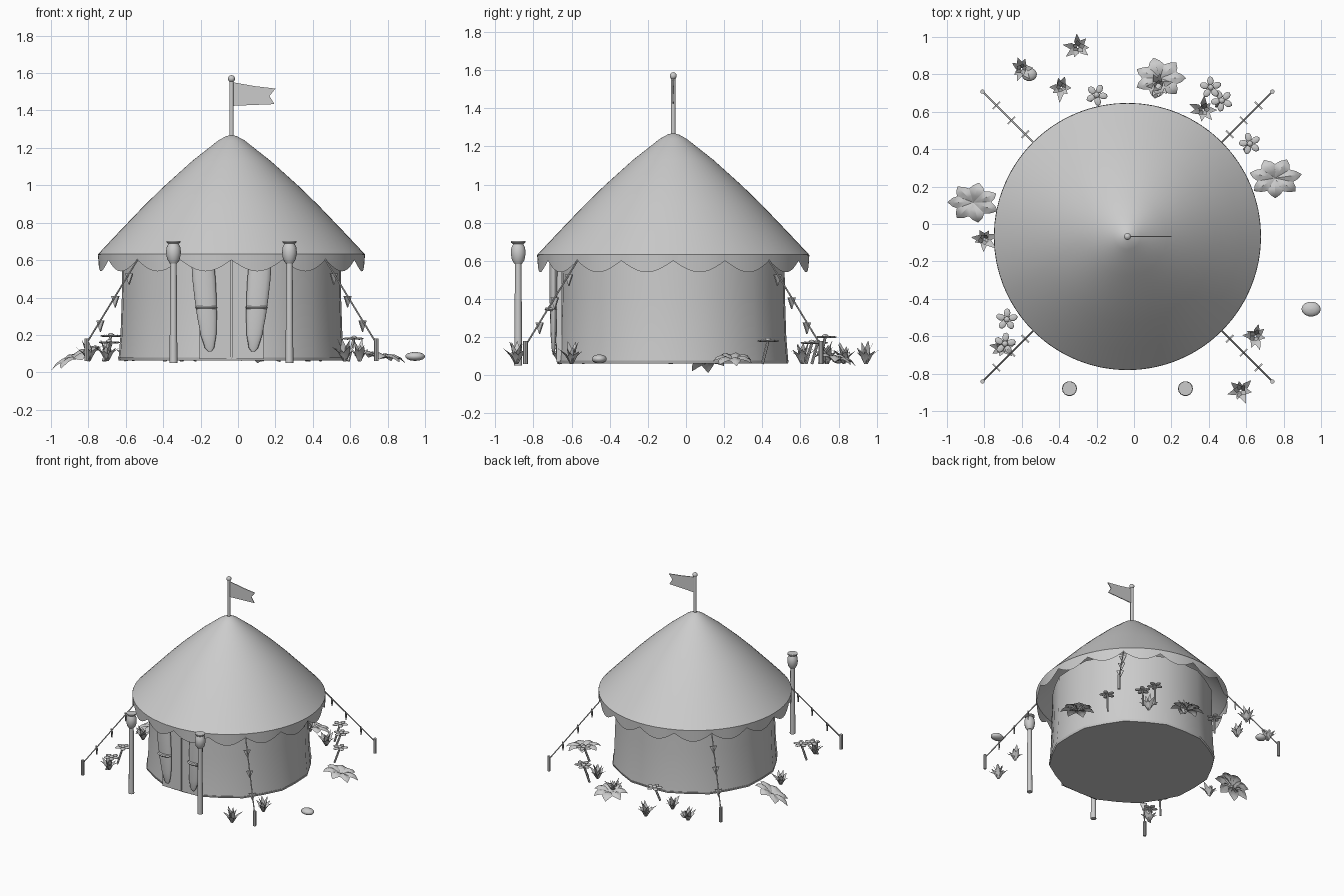
import bpy, math, random
from math import sin, cos, pi
from mathutils import Vector

if "Cube" in bpy.data.objects:
    bpy.data.objects.remove(bpy.data.objects["Cube"])

random.seed(4)
CX, CY, G = -0.035, -0.067, 0.07   # tent centre and ground level


def mesh(name, verts, faces, smooth=None):
    me = bpy.data.meshes.new(name)
    me.from_pydata([tuple(v) for v in verts], [], faces)
    ob = bpy.data.objects.new(name, me)
    bpy.context.collection.objects.link(ob)
    if smooth:
        bpy.ops.object.select_all(action='DESELECT')
        ob.select_set(True)
        bpy.context.view_layer.objects.active = ob
        bpy.ops.object.shade_smooth_by_angle(angle=math.radians(smooth))
    return ob


def lathe(name, prof, n, x, y, smooth=40, shape=lambda i: 1.0, caps=True):
    """Surface of revolution from (radius, z) pairs, listed bottom to top."""
    verts, faces = [], []
    for r, z in prof:
        for i in range(n):
            a = 2 * pi * i / n
            verts.append((x + r * shape(i) * cos(a), y + r * shape(i) * sin(a), z))
    for k in range(len(prof) - 1):
        for i in range(n):
            j = (i + 1) % n
            faces.append((k * n + i, k * n + j, (k + 1) * n + j, (k + 1) * n + i))
    if caps:
        faces.append(tuple(range(n))[::-1])
        faces.append(tuple(range((len(prof) - 1) * n, len(prof) * n)))
    return mesh(name, verts, faces, smooth)


def rod(name, a, b, r, n=8):
    a, b = Vector(a), Vector(b)
    d = (b - a).normalized()
    u = d.orthogonal().normalized()
    w = d.cross(u)
    verts = [p + r * (cos(2 * pi * i / n) * u + sin(2 * pi * i / n) * w)
             for p in (a, b) for i in range(n)]
    faces = [(i, (i + 1) % n, n + (i + 1) % n, n + i) for i in range(n)]
    faces += [tuple(range(n))[::-1], tuple(range(n, 2 * n))]
    return mesh(name, verts, faces, 40)


def ball(name, x, y, z, rx, ry, rz, n=14, rings=7):
    prof = [(max(0.001, sin(pi * k / rings)), -cos(pi * k / rings)) for k in range(rings + 1)]
    ob = lathe(name, prof, n, 0, 0, 60)
    for v in ob.data.vertices:
        v.co = (x + v.co.x * rx, y + v.co.y * ry, z + v.co.z * rz)
    return ob


def box(name, x0, x1, y0, y1, z0, z1):
    v = [(x, y, z) for x in (x0, x1) for y in (y0, y1) for z in (z0, z1)]
    f = [(0, 1, 3, 2), (4, 6, 7, 5), (0, 4, 5, 1), (2, 3, 7, 6), (0, 2, 6, 4), (1, 5, 7, 3)]
    return mesh(name, v, f)


# Tent walls (softened twelve-sided) and floor
facet = lambda i: 0.982 if i % 2 == 0 else 1.003
lathe("tent_wall", [(0.615, G), (0.604, 0.2), (0.597, 0.4), (0.594, 0.65)], 24, CX, CY, 35, facet, False)
lathe("tent_floor", [(0.613, 0.062), (0.618, 0.078)], 24, CX, CY, 40, facet)

# Roof cone with slight belly
lathe("roof", [(0.712, 0.62), (0.713, 0.632), (0.60, 0.752), (0.465, 0.893), (0.36, 0.995),
               (0.21, 1.13), (0.07, 1.24), (0.03, 1.262), (0.001, 1.27)], 64, CX, CY, 40, caps=False)

# Scalloped valance
N, S = 16, 10
verts, faces = [], []
M = N * S
for i in range(M):
    a = 2 * pi * i / M + pi / 2
    drop = 0.6 - 0.06 * abs(sin(pi * i / S))
    for r, z in ((0.714, 0.63), (0.711, drop)):
        verts.append((CX + r * cos(a), CY + r * sin(a), z))
for i in range(M):
    j = (i + 1) % M
    faces.append((2 * i + 1, 2 * j + 1, 2 * j, 2 * i))
mesh("valance", verts, faces, 40)

# Door panels and gathered flaps with ties
for s, side in ((-1, "left"), (1, "right")):
    xs = sorted((CX + s * 0.003, CX + s * 0.17))
    box("door_panel_" + side, xs[0], xs[1], -0.678, -0.65, G, 0.62)
    flap = lathe("door_flap_" + side, [(0.008, 0.11), (0.025, 0.13), (0.042, 0.2), (0.053, 0.3),
                                       (0.059, 0.4), (0.062, 0.5), (0.06, 0.6)], 14, 0, 0)
    for v in flap.data.vertices:
        lean = 0.02 * (v.co.z - 0.35) / 0.25
        v.co = (CX + s * (0.135 + lean) + v.co.x, -0.695 + v.co.y * 0.35, v.co.z)
    tie = lathe("flap_tie_" + side, [(0.052, 0.338), (0.06, 0.346), (0.052, 0.354)], 12, 0, 0)
    for v in tie.data.vertices:
        v.co = (CX + s * 0.135 + v.co.x, -0.705 + v.co.y * 0.6, v.co.z)

# Flagpole, finial and swallowtail flag
rod("flagpole", (CX, CY, 1.25), (CX, CY, 1.56), 0.012, 12)
ball("finial", CX, CY, 1.57, 0.019, 0.019, 0.019)
outline = [(-0.025, 1.425), (0.195, 1.434), (0.168, 1.477), (0.2, 1.517), (0.09, 1.53), (-0.025, 1.55)]
fv = [(x, CY + o, z) for o in (-0.003, 0.003) for x, z in outline]
ff = [tuple(range(6)), tuple(range(6, 12))[::-1]] + [(i, i + 6, (i + 1) % 6 + 6, (i + 1) % 6) for i in range(6)]
mesh("flag", fv, ff)

# Lantern posts at the entrance
for s, side in ((-1, "left"), (1, "right")):
    x = CX + s * 0.31
    lathe("post_" + side, [(0.021, 0.05), (0.017, 0.59)], 12, x, -0.88)
    lathe("lantern_" + side, [(0.02, 0.583), (0.034, 0.605), (0.04, 0.64), (0.037, 0.668),
                              (0.026, 0.69)], 14, x, -0.88)
    lathe("lantern_cap_" + side, [(0.03, 0.688), (0.038, 0.695), (0.038, 0.703)], 14, x, -0.88)

# Guy ropes with stakes and pennants
for sx in (-1, 1):
    for sy in (-1, 1):
        a = Vector((CX + sx * 0.50, CY + sy * 0.50, 0.605))
        b = Vector((CX + sx * 0.775, CY + sy * 0.775, 0.155))
        rod("guy_rope", a, b, 0.0045, 6)
        rod("stake", (b.x, b.y, 0.06), (b.x, b.y, 0.18), 0.012, 8)
        w = Vector((-sy, sx, 0)).normalized() * 0.027
        for t in (0.17, 0.44, 0.73):
            p = a.lerp(b, t)
            o = Vector((sx, sy, 0)) * 0.003
            tri = [p - w, p + w, p - Vector((0, 0, 0.06))]
            mesh("pennant", [q - o for q in tri] + [q + o for q in tri],
                 [(0, 1, 2), (5, 4, 3), (0, 3, 4, 1), (1, 4, 5, 2), (2, 5, 3, 0)])


def leaves(name, x, y, n, spine, turn=0.0, vary=0.0, fold=0.15):
    """Ring of folded leaves; spine holds (distance, height, half width)."""
    verts, faces = [], []
    for i in range(n):
        a = turn + 2 * pi * i / n + random.uniform(-vary, vary)
        k = 1 + random.uniform(-vary, vary)
        b = len(verts)
        for d, z, w in spine:
            for s in (-1, 0, 1):
                verts.append((x + d * k * cos(a) - s * w * sin(a), y + d * k * sin(a) + s * w * cos(a),
                              G + (z + (fold * w if s else 0)) * k))
        for m in range(len(spine) - 1):
            for s in (0, 1):
                q = b + 3 * m + s
                faces.append((q, q + 1, q + 4, q + 3))
    return mesh(name, verts, faces, 30)


# Broad leafy plants, each drooping in one direction
for x, y, tx, ty, turn in ((-0.86, 0.115, 0.42, 0.12, pi), (0.755, 0.245, -0.15, 0.0, 0.2),
                           (0.14, 0.78, 0.0, -0.15, 0.0)):
    ob = leaves("broad_plant", x, y, 7, [(0.0, 0.005, 0.008), (0.045, 0.03, 0.038), (0.08, 0.037, 0.046),
                                         (0.115, 0.025, 0.028), (0.14, 0.0, 0.001)], turn, 0.03, -0.3)
    for v in ob.data.vertices:
        v.co.z = max(0.0, v.co.z + (v.co.x - x) * tx + (v.co.y - y) * ty)
        v.co.y = y + (v.co.y - y) * 0.78

# Grass tufts
for x, y in ((-0.6, 0.83), (-0.3, 0.945), (-0.39, 0.73), (0.13, 0.74), (0.37, 0.61), (-0.8, -0.08),
             (-0.7, -0.66), (0.65, -0.6), (0.57, -0.89)):
    for n, k, h in ((7, 1.0, 0.06), (5, 0.5, 0.09)):
        leaves("grass_tuft", x, y, n, [(0.005, -0.01, 0.009), (0.03 * k, h * 0.55, 0.017),
                                       (0.065 * k, h, 0.001)], x * 9 + k, 0.25)

# Flowers on stems
for x, y, h in ((-0.2, 0.69, 0.1), (0.41, 0.73, 0.13), (0.47, 0.66, 0.1), (0.62, 0.43, 0.11),
                (-0.68, -0.51, 0.125), (-0.69, -0.64, 0.09)):
    rod("flower_stem", (x - 0.03, y - 0.03, 0.06), (x, y, G + h), 0.008, 6)
    ball("flower_centre", x, y, G + h + 0.005, 0.017, 0.017, 0.011, 8, 5)
    for i in range(5):
        a = 2 * pi * i / 5 + x * 7
        petal = ball("flower_petal", 0, 0, 0, 0.026, 0.019, 0.006, 8, 5)
        petal.location = (x + 0.035 * cos(a), y + 0.035 * sin(a), G + h)
        petal.rotation_euler = (0, 0, a)

# Stones
ball("stone_right", 0.947, -0.455, 0.085, 0.053, 0.041, 0.024)
ball("stone_back", -0.56, 0.80, 0.085, 0.042, 0.037, 0.024)
